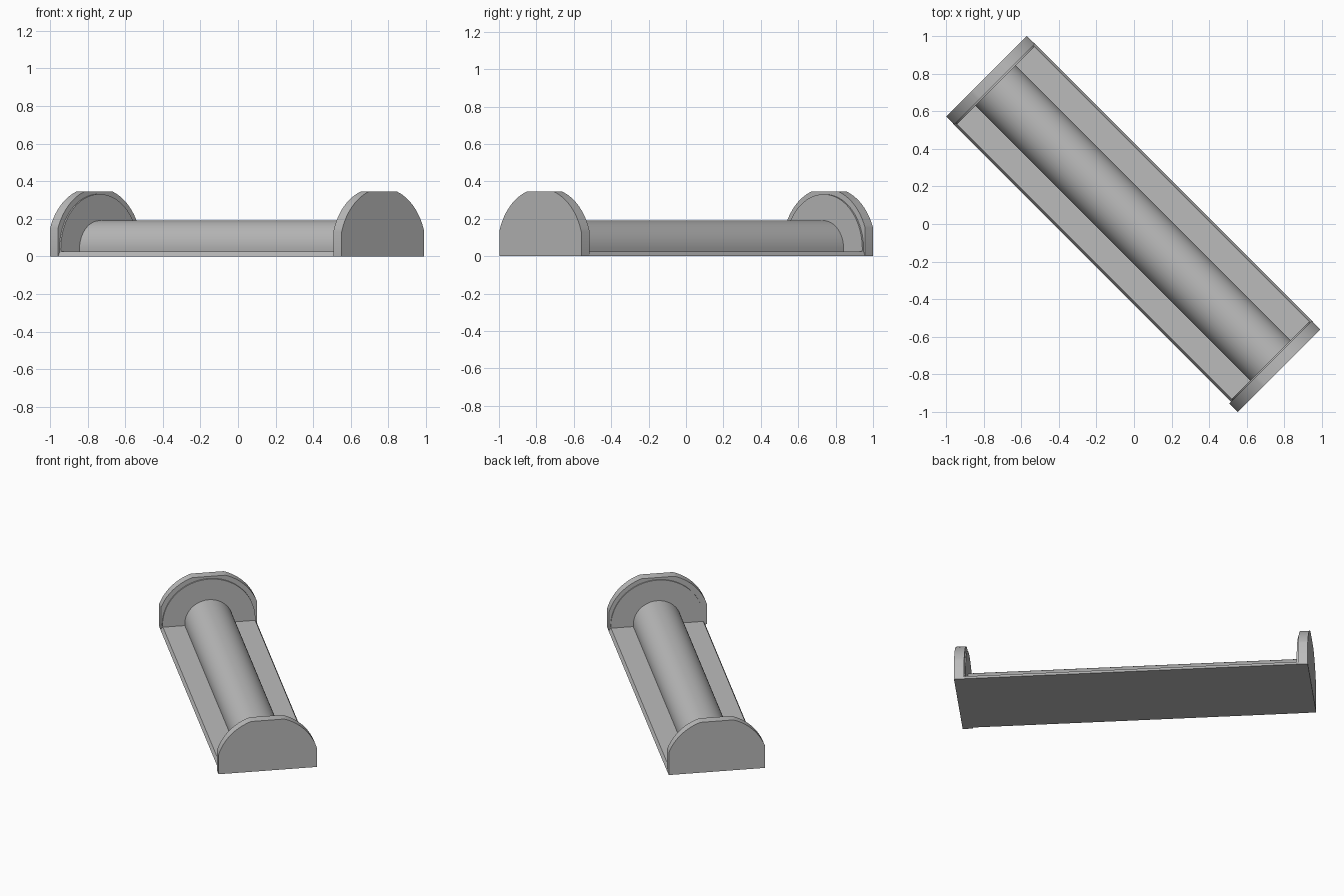
import bpy, bmesh, math
from mathutils import Matrix

if "Cube" in bpy.data.objects:
    bpy.data.objects.remove(bpy.data.objects["Cube"])

grey = bpy.data.materials.new("light_grey")
grey.diffuse_color = (0.5, 0.5, 0.5, 1)
grey.use_nodes = True
grey.node_tree.nodes["Principled BSDF"].inputs["Base Color"].default_value = grey.diffuse_color

TURN = Matrix.Rotation(-math.pi / 4, 4, 'Z')   # the long axis lies on the diagonal
CZ = 0.038                                     # height of the shared arc centre


def arc(r, a0, a1, n, cy=0.0):
    return [(cy + r * math.cos(a0 + (a1 - a0) * i / n),
             CZ + r * math.sin(a0 + (a1 - a0) * i / n)) for i in range(n + 1)]


def extrude(name, profile, x0, x1):
    """Extrude a closed (across, height) profile along the long axis."""
    bm = bmesh.new()
    face = bm.faces.new([bm.verts.new((x0, y, z)) for y, z in profile])
    new = bmesh.ops.extrude_face_region(bm, geom=[face])['geom']
    bmesh.ops.translate(bm, vec=(x1 - x0, 0, 0),
                        verts=[g for g in new if isinstance(g, bmesh.types.BMVert)])
    bmesh.ops.recalc_face_normals(bm, faces=bm.faces)
    bm.transform(TURN)
    me = bpy.data.meshes.new(name)
    bm.to_mesh(me)
    bm.free()
    me.materials.append(grey)
    ob = bpy.data.objects.new(name, me)
    bpy.context.collection.objects.link(ob)
    bpy.context.view_layer.objects.active = ob
    ob.select_set(True)
    bpy.ops.object.shade_smooth_by_angle(angle=math.radians(25))
    ob.select_set(False)
    return ob


def plate_profile(half, cy):
    """Arch with straight sides and a flat top."""
    r, top = 0.324, 0.345
    a0, a1 = math.acos(half / r), math.asin((top - CZ) / r)
    right = arc(r, a0, a1, 16, cy)
    left = [(2 * cy - y, z) for y, z in reversed(right)]
    return [(cy + half, 0)] + right + left + [(cy - half, 0)]


# Flat base with slightly sloping long sides
extrude("base", [(-0.303, 0), (0.305, 0), (0.292, 0.025), (-0.29, 0.025)], -1.06, 1.04)

# Half-round bar along the middle
extrude("bar", [(0.152, 0.02)] + arc(0.152, 0, math.pi, 40) + [(-0.152, 0.02)], -1.06, 1.04)

# Arched end plates
extrude("far_end_plate", plate_profile(0.303, 0.001), -1.11, -1.05)
extrude("near_end_plate", plate_profile(0.31, -0.006), 1.033, 1.096)

# Shallow raised discs on the inner faces of the end plates
disc = [(0.292, 0.02)] + arc(0.293, 0, math.pi, 48) + [(-0.292, 0.02)]
extrude("far_inner_disc", disc, -1.055, -1.04)
extrude("near_inner_disc", disc, 1.025, 1.04)
